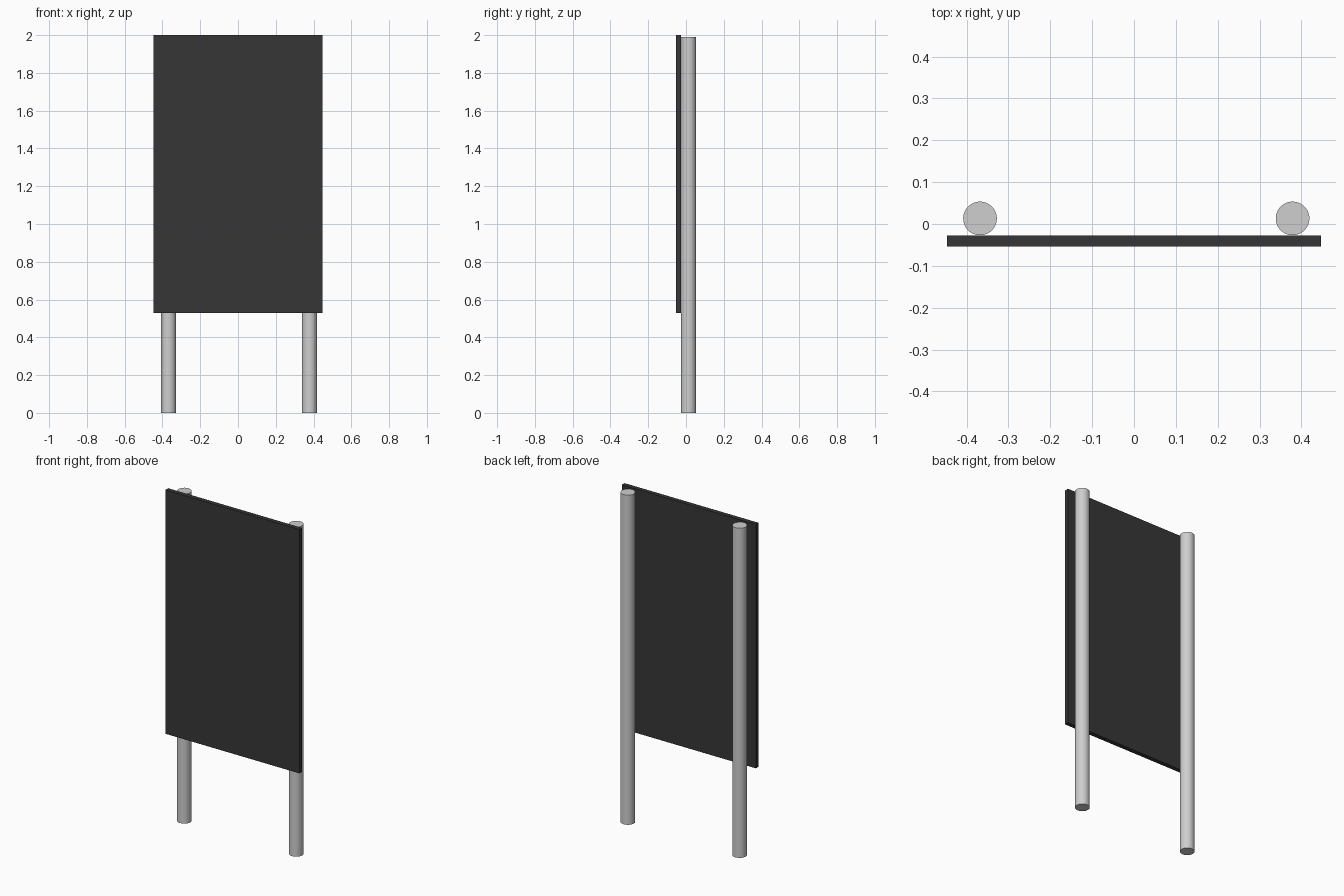
import bpy
import math

if "Cube" in bpy.data.objects:
    bpy.data.objects.remove(bpy.data.objects["Cube"])


def material(name, value):
    mat = bpy.data.materials.new(name)
    mat.diffuse_color = (value, value, value, 1.0)
    mat.use_nodes = True
    mat.node_tree.nodes["Principled BSDF"].inputs["Base Color"].default_value = mat.diffuse_color
    return mat


light_grey = material("light grey metal", 0.62)
dark_grey = material("dark grey panel", 0.037)

# Flat display panel in front of the posts
bpy.ops.mesh.primitive_cube_add(size=1, location=(0, -0.0402, 1.264))
panel = bpy.context.object
panel.name = "sign_panel"
panel.scale = (0.895, 0.0265, 1.472)
bpy.ops.object.transform_apply(location=False, rotation=False, scale=True)
panel.data.materials.append(dark_grey)

# Two round posts touching the back of the panel
POST_RADIUS, POST_HEIGHT = 0.0402, 1.99
for name, x in (("left_post", -0.368), ("right_post", 0.379)):
    bpy.ops.mesh.primitive_cylinder_add(
        vertices=48, radius=POST_RADIUS, depth=POST_HEIGHT,
        location=(x, 0.0133, POST_HEIGHT / 2))
    post = bpy.context.object
    post.name = name
    post.data.materials.append(light_grey)
    bpy.ops.object.shade_smooth_by_angle(angle=math.radians(30))
